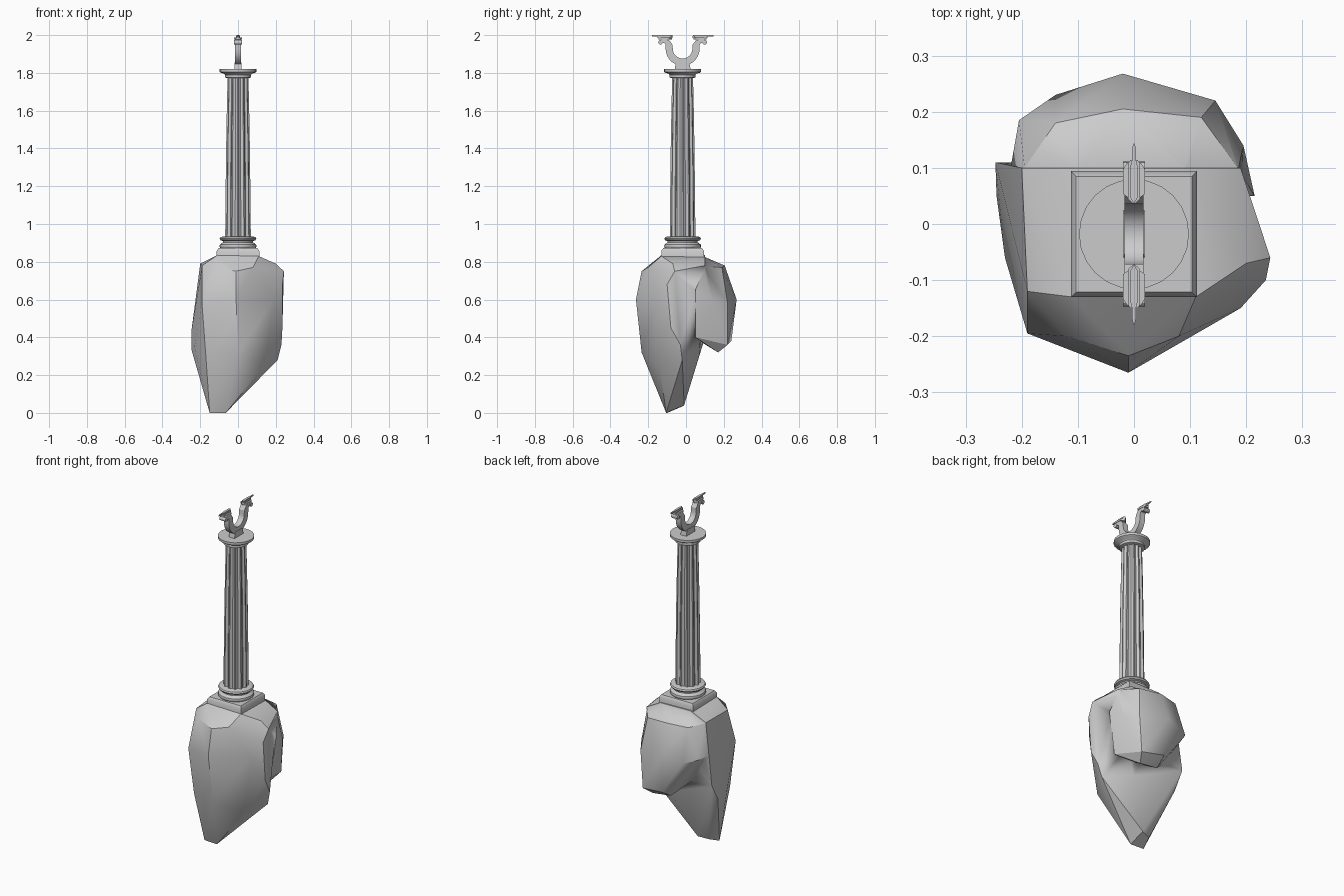
import bpy, bmesh, math
from mathutils import Vector

CY = -0.018  # column axis in y


def finish(name, bm, angle=35):
    bmesh.ops.recalc_face_normals(bm, faces=bm.faces)
    me = bpy.data.meshes.new(name)
    bm.to_mesh(me)
    bm.free()
    ob = bpy.data.objects.new(name, me)
    bpy.context.collection.objects.link(ob)
    bpy.ops.object.select_all(action='DESELECT')
    ob.select_set(True)
    bpy.context.view_layer.objects.active = ob
    bpy.ops.object.shade_smooth_by_angle(angle=math.radians(angle))
    return ob


def hull(name, pts):
    bm = bmesh.new()
    for p in pts:
        bm.verts.new(p)
    res = bmesh.ops.convex_hull(bm, input=bm.verts)
    junk = [v for v in bm.verts if not v.link_faces]
    bmesh.ops.delete(bm, geom=junk, context='VERTS')
    return finish(name, bm, 28)


def loft(name, rings, angle=35):
    bm = bmesh.new()
    vr = [[bm.verts.new(p) for p in r] for r in rings]
    n = len(vr[0])
    for a, b in zip(vr, vr[1:]):
        for i in range(n):
            j = (i + 1) % n
            bm.faces.new((a[i], a[j], b[j], b[i]))
    bm.faces.new(vr[0])
    bm.faces.new(vr[-1])
    return finish(name, bm, angle)


def circle(r, z, n=24):
    return [(r * math.cos(2 * math.pi * i / n), CY + r * math.sin(2 * math.pi * i / n), z)
            for i in range(n)]


def square(h, z):
    return [(sx * h, CY + sy * h, z) for sx, sy in ((-1, -1), (1, -1), (1, 1), (-1, 1))]


# rock: main mass tapering to an off-centre foot
rock = hull("rock", [
    (-0.15, -0.10, 0), (-0.065, -0.105, 0), (-0.07, -0.01, 0.04), (-0.13, -0.03, 0.03),
    (-0.245, 0.05, 0.33), (-0.247, 0.11, 0.43), (-0.23, -0.06, 0.35), (-0.17, -0.17, 0.30),
    (0.0, -0.235, 0.32), (0.14, -0.14, 0.25), (0.21, -0.02, 0.28), (0.23, -0.03, 0.36),
    (-0.01, -0.265, 0.6), (-0.19, -0.195, 0.57), (0.19, -0.15, 0.6), (0.235, -0.08, 0.45),
    (0.243, -0.06, 0.75), (0.235, -0.1, 0.68), (0.20, -0.07, 0.79), (0.19, 0.1, 0.78),
    (-0.19, -0.12, 0.78), (-0.12, -0.2, 0.77), (0.08, -0.2, 0.77), (-0.01, -0.235, 0.75),
    (-0.2, 0.1, 0.79), (-0.11, -0.13, 0.835), (0.11, -0.13, 0.83), (0.1, 0.1, 0.83),
    (-0.1, 0.1, 0.835), (0.06, 0.07, 0.30)])
# rock: overhanging lump on the back
lump = hull("rock_lump", [
    (-0.02, 0.17, 0.335), (0.10, 0.17, 0.32), (0.13, 0.22, 0.36), (-0.01, 0.24, 0.38),
    (0.05, 0.04, 0.40), (-0.14, 0.08, 0.45), (0.18, 0.05, 0.40),
    (-0.02, 0.268, 0.6), (0.145, 0.22, 0.58), (0.195, 0.14, 0.6), (-0.14, 0.23, 0.58),
    (-0.205, 0.185, 0.6), (-0.22, 0.1, 0.6), (0.215, 0.05, 0.65),
    (0.12, 0.19, 0.77), (-0.02, 0.205, 0.78), (-0.14, 0.18, 0.775), (-0.195, 0.1, 0.785),
    (0.185, 0.1, 0.775), (0.09, 0.1, 0.825), (-0.09, 0.1, 0.825)])
mod = rock.modifiers.new("union", 'BOOLEAN')
mod.operation = 'UNION'
mod.solver = 'EXACT'
mod.object = lump
bpy.context.view_layer.objects.active = rock
bpy.ops.object.modifier_apply(modifier="union")
bpy.data.objects.remove(lump)

# column base
loft("plinth", [square(0.1125, 0.815), square(0.1125, 0.858), square(0.103, 0.872)])
loft("base_moulding", [circle(r, z) for r, z in (
    (0.088, 0.868), (0.096, 0.875), (0.098, 0.883), (0.096, 0.891), (0.088, 0.897), (0.080, 0.903),
    (0.080, 0.910), (0.092, 0.914), (0.097, 0.922), (0.093, 0.930), (0.078, 0.935))])


# fluted shaft
def flutes(r, z, n=12):
    ring = []
    for i in range(n):
        for t, d in ((0, 1), (0.2, 1), (0.38, 0.89), (0.6, 0.85), (0.82, 0.89)):
            a = 2 * math.pi * (i + t - 0.1) / n
            ring.append((r * d * math.cos(a), CY + r * d * math.sin(a), z))
    return ring


loft("shaft", [flutes(r, z) for r, z in (
    (0.068, 0.93), (0.066, 1.15), (0.063, 1.4), (0.059, 1.62), (0.055, 1.785))])

# capital
loft("capital", [circle(r, z) for r, z in (
    (0.058, 1.772), (0.069, 1.776), (0.069, 1.790), (0.074, 1.796), (0.092, 1.801),
    (0.098, 1.806), (0.098, 1.820))])


def prism_x(name, outline, half):
    # outline in (y offset, z), extruded along x
    return loft(name, [[(x, CY + y, z) for y, z in outline] for x in (-half, half)], 30)


def prism_z(name, outline, z0, z1, side):
    # outline in (x, y offset), extruded upwards, mirrored by side
    return loft(name, [[(x, CY + side * y, z) for x, y in outline] for z in (z0, z1)], 30)


# cradle foot and U-shaped cradle with outward-curling tips
prism_x("cradle_foot", [(-0.042, 1.818), (0.042, 1.818), (0.036, 1.855), (-0.036, 1.855)], 0.019)

half_path = [(0.071 * math.sin(a), 1.928 - 0.071 * math.cos(a), 0.019)
             for a in [math.pi / 2 * i / 7 for i in range(8)]]
half_path += [(0.072, 1.945, 0.019), (0.080, 1.961, 0.015), (0.094, 1.969, 0.011),
              (0.109, 1.968, 0.010), (0.118, 1.958, 0.009)]
path = [(-y, z, w) for y, z, w in reversed(half_path[1:])] + half_path
inner, outer = [], []
for i, (y, z, w) in enumerate(path):
    a, b = path[max(i - 1, 0)], path[min(i + 1, len(path) - 1)]
    t = Vector((b[0] - a[0], b[1] - a[1])).normalized()
    inner.append((y - t.y * w, z + t.x * w))
    outer.append((y + t.y * w, z - t.x * w))
prism_x("cradle", inner + outer[::-1], 0.017)

# cradle heads: curl roll, stepped lozenge pad and thin pointed blade
for side, tag in ((1, "back"), (-1, "front")):
    prism_x("curl_roll_" + tag, [(side * 0.117 + 0.012 * math.cos(k * math.pi / 6),
                                  1.962 + 0.012 * math.sin(k * math.pi / 6))
                                 for k in range(12)], 0.020)
    for name, w, y0, y1, z0, z1 in (("pad", 0.020, 0.060, 0.127, 1.976, 1.987),
                                    ("pad_top", 0.011, 0.056, 0.132, 1.986, 1.994)):
        c = w * 0.6
        prism_z(f"{name}_{tag}", [(0, y0 - 0.003), (w, y0 + c), (w, y1 - c), (c, y1),
                                  (-c, y1), (-w, y1 - c), (-w, y0 + c)], z0, z1, side)
    prism_z("blade_" + tag, [(0, 0.054), (0.007, 0.066), (0.007, 0.118), (0.004, 0.130),
                             (0.003, 0.155), (0, 0.163), (-0.003, 0.155), (-0.004, 0.130),
                             (-0.007, 0.118), (-0.007, 0.066)], 1.993, 2.0, side)
